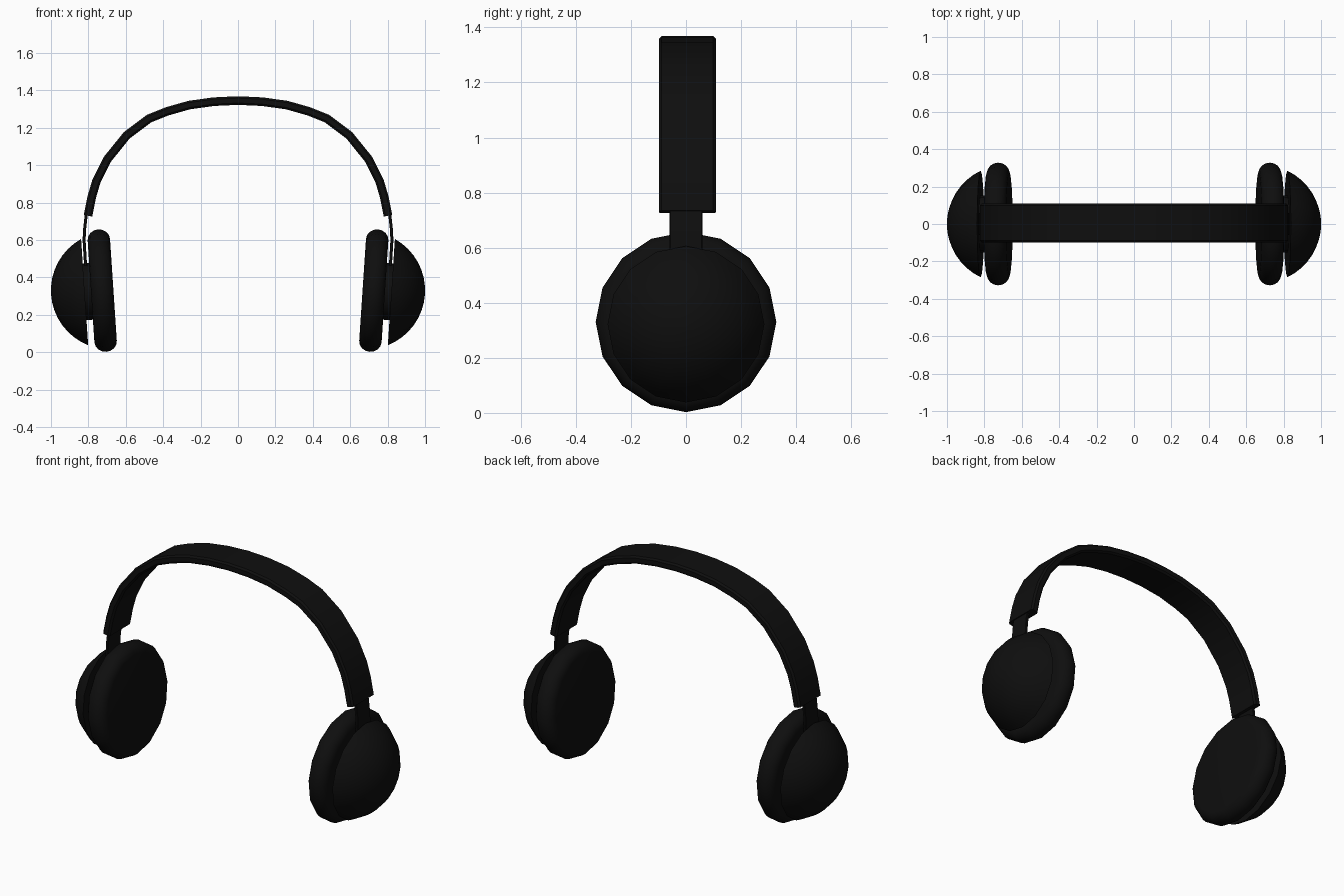
import bpy, bmesh, math
from mathutils import Vector

if "Cube" in bpy.data.objects:
    bpy.data.objects.remove(bpy.data.objects["Cube"])

black = bpy.data.materials.new("matte_black")
black.diffuse_color = (0.0045, 0.0045, 0.0045, 1)
black.use_nodes = True
black.node_tree.nodes["Principled BSDF"].inputs["Base Color"].default_value = black.diffuse_color

TILT = math.radians(3.8)
AXIS = Vector((math.cos(TILT), 0, -math.sin(TILT)))   # outward axis of the ear cup
UP = Vector((math.sin(TILT), 0, math.cos(TILT)))
SIDE = Vector((0, 1, 0))


def finish(name, bm, mirror=False, angle=40):
    bmesh.ops.remove_doubles(bm, verts=bm.verts, dist=1e-5)
    bmesh.ops.recalc_face_normals(bm, faces=bm.faces)
    mesh = bpy.data.meshes.new(name)
    bm.to_mesh(mesh)
    bm.free()
    mesh.materials.append(black)
    ob = bpy.data.objects.new(name, mesh)
    bpy.context.collection.objects.link(ob)
    bpy.ops.object.select_all(action='DESELECT')
    ob.select_set(True)
    bpy.context.view_layer.objects.active = ob
    bpy.ops.object.shade_smooth_by_angle(angle=math.radians(angle))
    if mirror:
        ob.modifiers.new("mirror", 'MIRROR')
    return ob


def skin(bm, rings):
    for a, b in zip(rings, rings[1:]):
        n = len(a)
        for i in range(n):
            bm.faces.new((a[i], a[(i + 1) % n], b[(i + 1) % n], b[i]))
    bm.faces.new(rings[0])
    bm.faces.new(rings[-1])


def lathe(name, centre, profile, n=16):
    """Revolve (axial, radius) points about the tilted cup axis."""
    bm = bmesh.new()
    c = Vector(centre)
    rings = []
    for a, r in profile:
        rings.append([bm.verts.new(c + AXIS * a + r * (SIDE * math.cos(t) + UP * math.sin(t)))
                      for t in (2 * math.pi * i / n for i in range(n))])
    skin(bm, rings)
    return finish(name, bm, True)


def sweep(name, path, thick, width, bevel, mirror, y0=0.0):
    """Sweep a chamfered rectangle along an (x, z) path."""
    bm = bmesh.new()
    pts = [Vector((x, 0, z)) for x, z in path]
    h, w = thick / 2, width / 2
    sec = [(h - bevel, w), (h, w - bevel), (h, bevel - w), (h - bevel, -w),
           (bevel - h, -w), (-h, bevel - w), (-h, w - bevel), (bevel - h, w)]
    rings = []
    for i, p in enumerate(pts):
        t = (pts[min(i + 1, len(pts) - 1)] - pts[max(i - 1, 0)]).normalized()
        nrm = Vector((-t.z, 0, t.x))
        rings.append([bm.verts.new(p + nrm * a + Vector((0, b + y0, 0))) for a, b in sec])
    skin(bm, rings)
    return finish(name, bm, mirror)


# Headband arch
half = [(0.802, 0.73), (0.782, 0.83), (0.757, 0.915), (0.70, 1.03), (0.595, 1.16),
        (0.475, 1.25), (0.38, 1.288), (0.26, 1.322), (0.13, 1.34)]
arch = half + [(0, 1.346)] + [(-x, z) for x, z in reversed(half)]
sweep("headband", arch, 0.046, 0.207, 0.01, False, 0.005)

# Slider stems running down between cushion and shell
sweep("slider_stem", [(0.803, 0.80), (0.812, 0.73), (0.82, 0.66), (0.823, 0.60),
                      (0.814, 0.45), (0.803, 0.30)], 0.016, 0.12, 0.003, True)

# Ear cushions: thick discs with rounded rims
R, T, B = 0.328, 0.06, 0.055
rim = [(-T * math.cos(t), R - B + B * math.sin(t))
       for t in (math.pi * i / 8 for i in range(9))]
lathe("ear_cushion", (0.726, 0, 0.33), rim)

# Pivot hubs joining cushion and shell
lathe("pivot_hub", (0.803, 0, 0.325), [(-0.03, 0.152), (0.03, 0.152)])

# Outer shells: spherical caps with flat backs
SR, D = 0.315, 0.135
a0 = math.acos(D / SR)
dome = [(SR * math.cos(a) - D, SR * math.sin(a))
        for a in (a0 * (1 - i / 8) for i in range(8))] + [(SR - D, 0.004)]
lathe("outer_shell", (0.82, 0, 0.322), dome)
